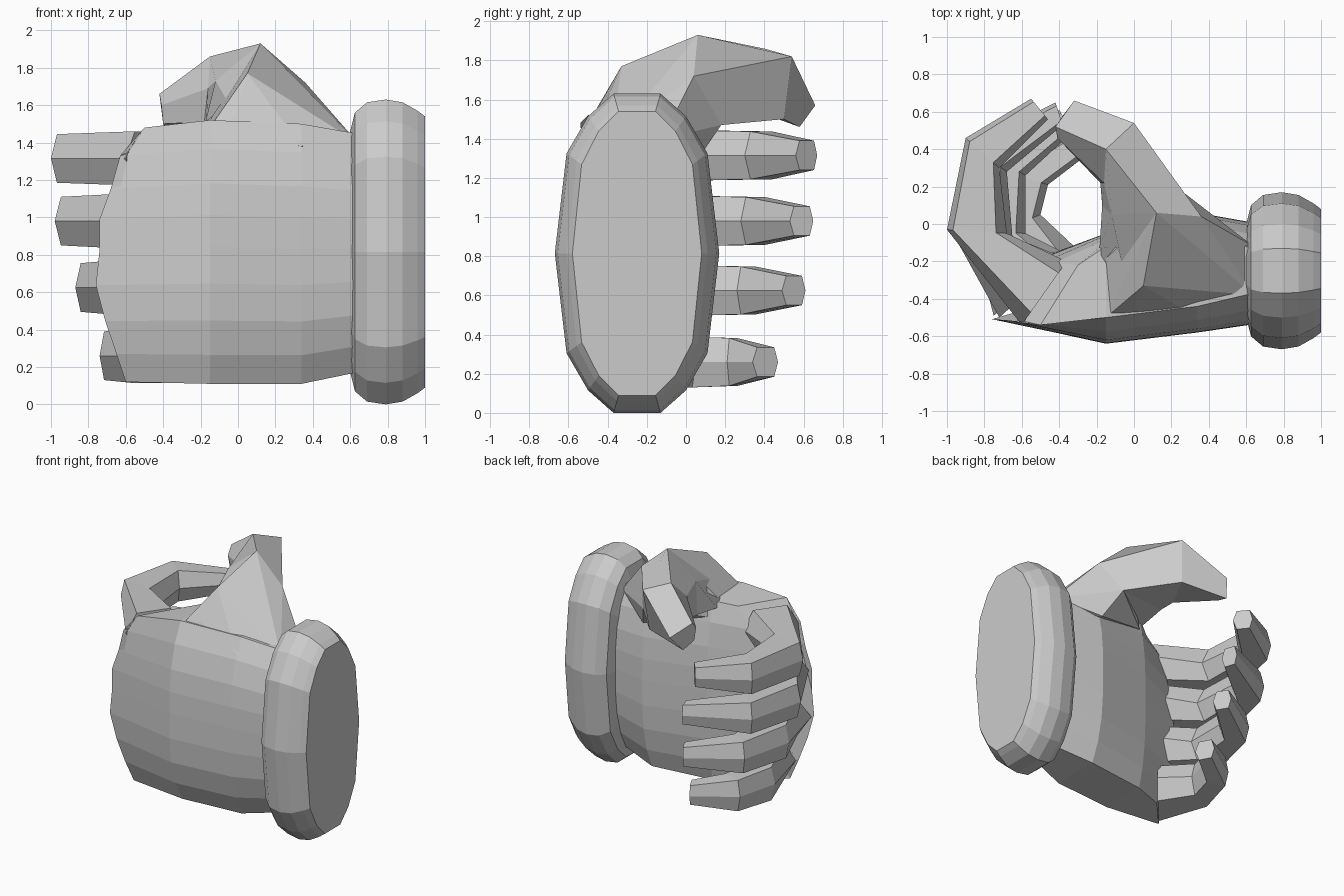
import bpy, bmesh
from mathutils import Vector

if "Cube" in bpy.data.objects:
    bpy.data.objects.remove(bpy.data.objects["Cube"])


def finish(name, bm):
    bmesh.ops.recalc_face_normals(bm, faces=bm.faces)
    mesh = bpy.data.meshes.new(name)
    bm.to_mesh(mesh)
    bm.free()
    obj = bpy.data.objects.new(name, mesh)
    bpy.context.collection.objects.link(obj)
    return obj


def loft(name, rings):
    """Skin closed rings of equal length and cap both ends."""
    bm = bmesh.new()
    vs = [[bm.verts.new(p) for p in r] for r in rings]
    n = len(vs[0])
    for a, b in zip(vs, vs[1:]):
        for i in range(n):
            j = (i + 1) % n
            bm.faces.new((a[i], a[j], b[j], b[i]))
    bm.faces.new(vs[0])
    bm.faces.new(vs[-1])
    return finish(name, bm)


# Cuff: rounded oval band, lofted along x
quarter = [(0.42, 0), (0.36, 0.51), (0.25, 0.70), (0.12, 0.815)]
half = quarter + [(-y, z) for y, z in reversed(quarter)]
oval = half + [(y, -z) for y, z in reversed(half[1:-1])]
rings = []
for x, inset in [(0.60, 0.17), (0.625, 0.07), (0.69, 0.015), (0.79, 0),
                 (0.88, 0.015), (0.96, 0.06), (1.0, 0.09)]:
    rings.append([(x, -0.25 + y * (1 - inset / 0.42),
                   0.815 + z * (1 - inset / 0.815)) for y, z in oval])
cuff = loft("cuff", rings)

# Palm: nine levels front and back, bulging towards the knuckles
levels = [0, 0.11, 0.24, 0.38, 0.52, 0.64, 0.76, 0.89, 1]
knuckle_x = [-0.60, -0.65, -0.71, -0.76, -0.74, -0.74, -0.68, -0.63, -0.50]
# x, bottom, top, front middle/bottom/top, back middle/end
columns = [(0.68, 0.18, 1.44, -0.53, -0.36, -0.36, 0.0, -0.14),
           (0.34, 0.11, 1.50, -0.58, -0.44, -0.44, 0.06, -0.06),
           (-0.15, 0.11, 1.52, -0.64, -0.48, -0.50, -0.05, -0.12),
           (None, 0.12, 1.48, -0.51, -0.44, -0.54, -0.20, -0.22)]
rings = []
for x, lo, hi, fm, fb, ft, bk, be in columns:
    front, back = [], []
    for t, kx in zip(levels, knuckle_x):
        px = kx if x is None else x
        z = lo + (hi - lo) * t
        w = abs(2 * t - 1) ** 3
        fe = fb if t < 0.5 else ft
        front.append((px, fm + (fe - fm) * w, z))
        back.append((px + (0.2 if x is None else 0), bk + (be - bk) * w, z))
    rings.append(front + back[::-1])
palm = loft("hand", rings)

# Fingers: six-sided, each joint given by its outer and inner point
fingers = {
    "index_finger": (1.315, [(-.60, -.54, -.36, -.20), (-1.0, -.03, -.68, -.05),
                             (-.90, .46, -.72, .30), (-.55, .67, -.46, .56)]),
    "middle_finger": (0.98, [(-.72, -.50, -.37, -.18), (-.98, -.03, -.65, -.07),
                             (-.87, .42, -.68, .28), (-.42, .65, -.38, .53)]),
    "ring_finger": (0.625, [(-.75, -.49, -.36, -.16), (-.87, -.04, -.58, -.05),
                            (-.77, .37, -.58, .26), (-.40, .61, -.33, .49)]),
    "little_finger": (0.26, [(-.63, -.47, -.32, -.12), (-.74, -.05, -.50, .05),
                             (-.66, .27, -.46, .21), (-.36, .47, -.29, .34)]),
}
# half height and position of the outer edge at each joint
sections = [(0.145, 0.2), (0.13, 0.1), (0.122, 0.12), (0.075, 0.15)]
parts = []
for name, (z, joints) in fingers.items():
    rings = []
    for (ox, oy, ix, iy), (h, f) in zip(joints, sections):
        o, i, up = Vector((ox, oy, z)), Vector((ix, iy, z)), Vector((0, 0, h))
        a, b = o.lerp(i, f), o.lerp(i, 0.82)
        rings.append([o, a + up, b + up, i, b - up, a - up])
    parts.append(loft(name, rings))

# Thumb: five-sided sections from base to tip
base = [(-.01, -.46, 1.54), (.05, -.33, 1.77), (.35, -.12, 1.69),
        (.36, 0, 1.42), (-.19, -.22, 1.46)]
lower = [(-.12, .05, 1.73), (.12, .06, 1.93), (.36, .04, 1.72),
         (.25, .18, 1.47), (-.17, .10, 1.50)]
upper = [(-.16, .22, 1.69), (-.15, .40, 1.86), (0, .54, 1.82),
         (-.03, .50, 1.50), (-.18, .22, 1.51)]
tip = [(-.41, .46, 1.60), (-.42, .52, 1.66), (-.32, .66, 1.57),
       (-.38, .58, 1.46), (-.40, .47, 1.50)]
parts.append(loft("thumb", [base, lower, upper, tip]))

# Thumb mound: hull joining the thumb root to the wrist and palm
bm = bmesh.new()
for p in base + [(.64, -.38, 1.40), (.64, -.12, 1.40), (.34, -.50, 1.38),
                 (.34, .05, 1.28), (-.15, -.50, 1.48), (-.12, -.08, 1.40),
                 lower[1], lower[2], lower[3]]:
    bm.verts.new(p)
bmesh.ops.convex_hull(bm, input=bm.verts)
bmesh.ops.delete(bm, geom=[v for v in bm.verts if not v.link_faces], context='VERTS')
parts.append(finish("thumb_mound", bm))

# Fuse palm, fingers and thumb into one hand
for part in parts:
    mod = palm.modifiers.new("join_" + part.name, 'BOOLEAN')
    mod.operation = 'UNION'
    mod.solver = 'EXACT'
    mod.use_self = True
    mod.object = part
bpy.context.view_layer.update()
fused = bpy.data.meshes.new_from_object(palm.evaluated_get(bpy.context.evaluated_depsgraph_get()))
palm.modifiers.clear()
palm.data = fused
for part in parts:
    bpy.data.objects.remove(part)
